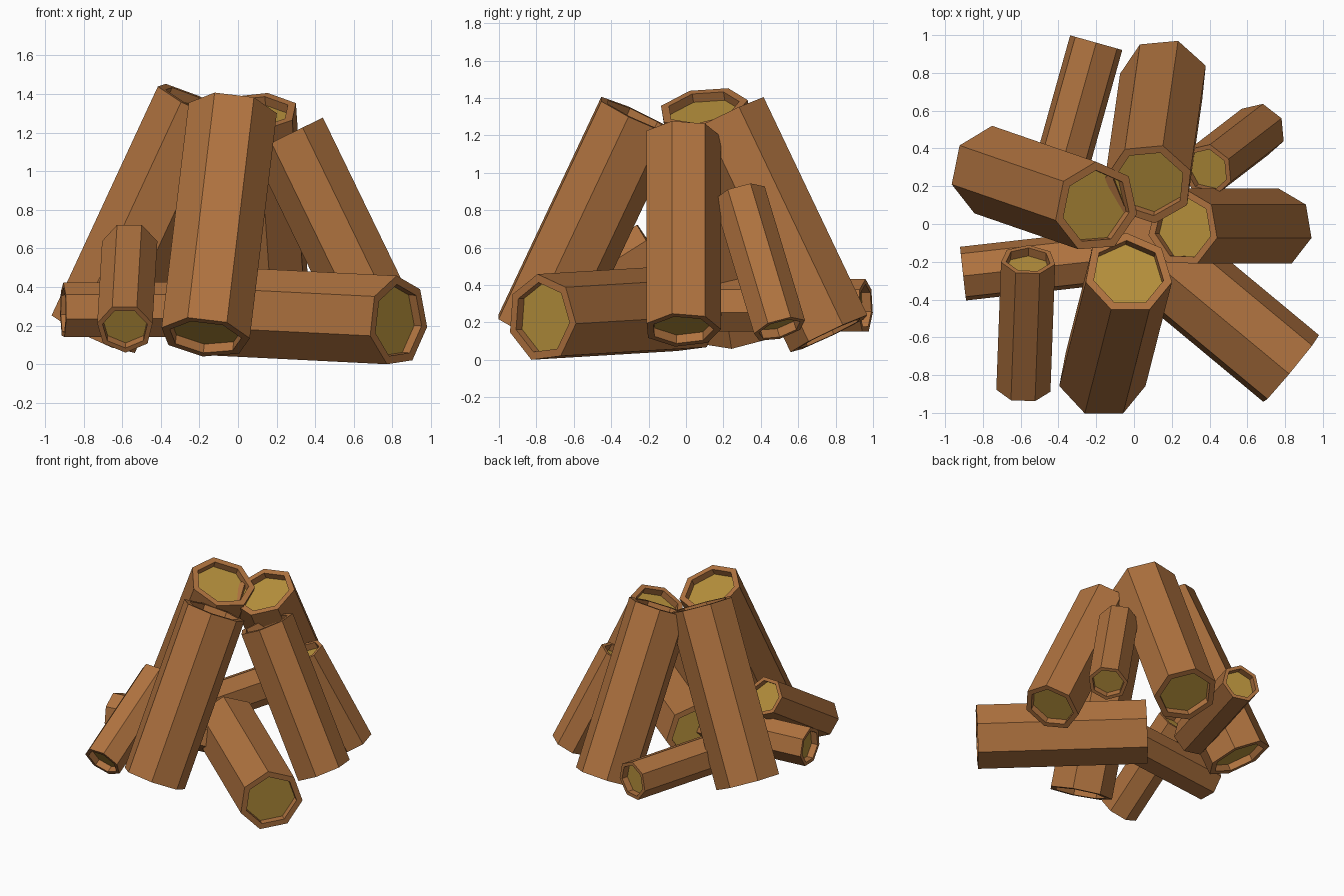
import bpy, bmesh, math
from mathutils import Vector

if "Cube" in bpy.data.objects:
    bpy.data.objects.remove(bpy.data.objects["Cube"])

SIDES = 7
RIM = 0.81      # inner radius of the bark rim, relative to the log radius
DEPTH = 0.05    # how far the cut wood is sunk into each end


def material(name, color):
    m = bpy.data.materials.new(name)
    m.diffuse_color = color
    m.use_nodes = True
    m.node_tree.nodes["Principled BSDF"].inputs["Base Color"].default_value = m.diffuse_color
    return m


bark = material("bark", (0.43, 0.17, 0.05, 1))
wood = material("cut_wood", (0.47, 0.28, 0.045, 1))


def log(name, bottom, top, radius, hint):
    """Seven-sided log with recessed ends; hint points toward one corner."""
    a, b = Vector(bottom), Vector(top)
    axis = (b - a).normalized()
    h = Vector(hint)
    u = (h - axis * h.dot(axis)).normalized()
    v = axis.cross(u)
    bm = bmesh.new()

    def ring(center, r):
        verts = []
        for i in range(SIDES):
            t = 2 * math.pi * i / SIDES
            verts.append(bm.verts.new(center + r * (math.cos(t) * u + math.sin(t) * v)))
        return verts

    # floor, recess wall, rim, bark, rim, recess wall, floor
    inner = radius * RIM
    rings = [ring(a + axis * DEPTH, inner), ring(a, inner), ring(a, radius),
             ring(b, radius), ring(b, inner), ring(b - axis * DEPTH, inner)]
    for r0, r1 in zip(rings, rings[1:]):
        for i in range(SIDES):
            j = (i + 1) % SIDES
            bm.faces.new((r0[i], r0[j], r1[j], r1[i]))
    bm.faces.new(rings[0][::-1]).material_index = 1
    bm.faces.new(rings[-1]).material_index = 1
    bmesh.ops.recalc_face_normals(bm, faces=bm.faces)

    mesh = bpy.data.meshes.new(name)
    bm.to_mesh(mesh)
    bm.free()
    mesh.materials.append(bark)
    mesh.materials.append(wood)
    bpy.context.collection.objects.link(bpy.data.objects.new(name, mesh))


# Large logs leaning together
log("front_leaning_log", (-0.17, -0.81, 0.14), (-0.03, -0.26, 1.305), 0.236, (0, 1, 0))
log("left_leaning_log", (-0.75, 0.28, 0.165), (-0.20, 0.09, 1.35), 0.243, (-0.905, 0.624, 0))
log("back_leaning_log", (0.16, 0.77, 0.14), (0.08, 0.215, 1.305), 0.235, (0.34, 1.05, 0))
log("right_leaning_log", (0.76, -0.02, 0.16), (0.26, -0.02, 1.19), 0.207, (1.07, -0.26, 0))

# Large log lying on the ground
log("lying_log", (0.83, -0.77, 0.223), (-0.11, 0.01, 0.27), 0.237, (-0.064, -0.077, 1))

# Small logs
log("small_front_log", (-0.585, -0.865, 0.185), (-0.56, -0.19, 0.61), 0.147, (0, 0, -1))
log("small_left_log", (-0.905, -0.265, 0.277), (-0.06, -0.17, 0.28), 0.147, (0, -0.07, 1))
log("small_back_log", (-0.20, 0.96, 0.285), (-0.43, 0.14, 0.285), 0.147, (0, 0, 1))
log("small_right_log", (0.665, 0.50, 0.165), (0.385, 0.285, 0.88), 0.145, (0.97, 0.54, 0))
